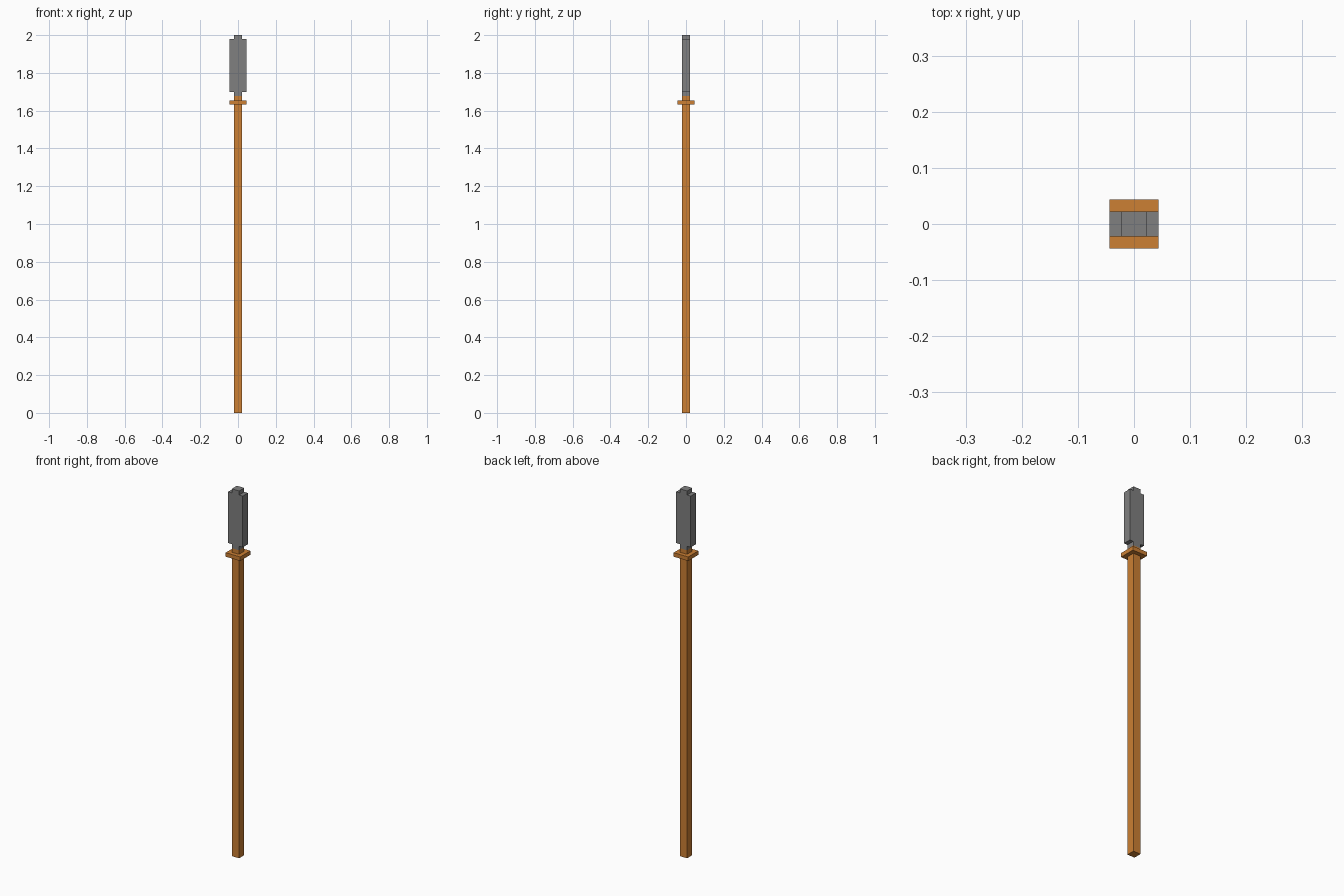
import bpy

if "Cube" in bpy.data.objects:
    bpy.data.objects.remove(bpy.data.objects["Cube"])


def material(name, color):
    m = bpy.data.materials.new(name)
    m.diffuse_color = (*color, 1)
    m.use_nodes = True
    m.node_tree.nodes["Principled BSDF"].inputs["Base Color"].default_value = m.diffuse_color
    return m


wood = material("orange wood", (0.604, 0.214, 0.033))
steel = material("grey steel", (0.216, 0.216, 0.216))


def box(name, half_x, half_y, z0, z1, mat):
    """Axis-aligned box centred on x = y = 0, between two heights."""
    bpy.ops.mesh.primitive_cube_add(size=1, location=(0, 0, (z0 + z1) / 2))
    ob = bpy.context.object
    ob.name = name
    ob.scale = (2 * half_x, 2 * half_y, z1 - z0)
    bpy.ops.object.transform_apply(location=True, rotation=False, scale=True)
    ob.data.materials.append(mat)
    return ob


U = 0.0219          # base block size
GUARD = 1.633       # underside of the guard

# Wooden shaft, guard plate and collar
box("shaft", U, U, 0, GUARD, wood)
box("guard", 2 * U, 2 * U, GUARD, GUARD + U, wood)
box("collar", U, U, GUARD + U, GUARD + 2 * U, wood)

# Steel neck, wide blade and narrow tip
box("blade_neck", U, U, GUARD + 2 * U, GUARD + 3 * U, steel)
box("blade", 2 * U, U, GUARD + 3 * U, 2 - U, steel)
box("blade_tip", U, U, 2 - U, 2, steel)
